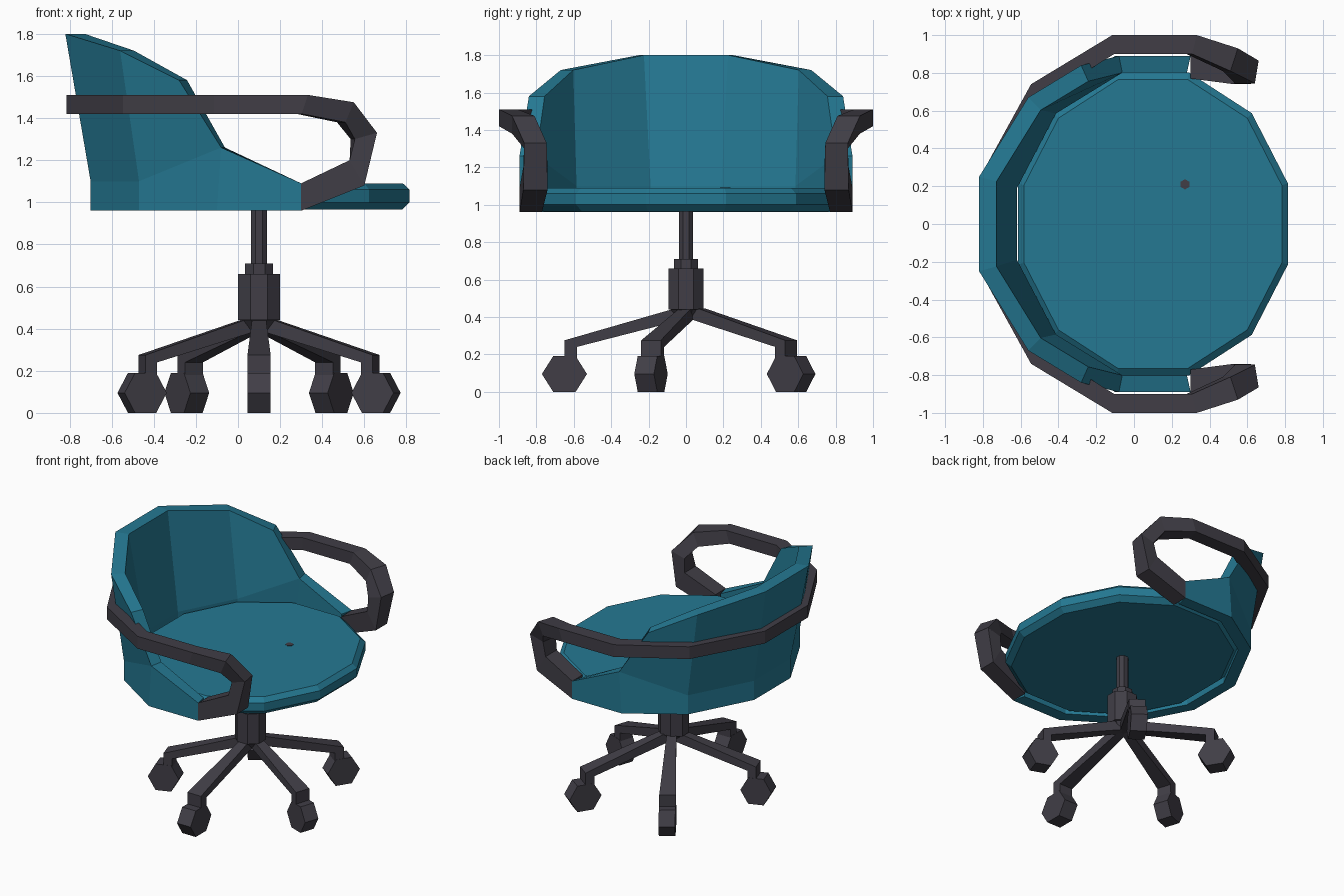
import bpy, bmesh, math
from mathutils import Vector

cube = bpy.data.objects.get("Cube")
if cube:
    bpy.data.objects.remove(cube)


def material(name, rgb):
    m = bpy.data.materials.new(name)
    m.use_nodes = True
    m.diffuse_color = (*rgb, 1)
    m.node_tree.nodes["Principled BSDF"].inputs["Base Color"].default_value = (*rgb, 1)
    return m


TEAL = material("teal upholstery", (0.018, 0.19, 0.29))
DARK = material("dark plastic", (0.052, 0.048, 0.062))


def build(name, verts, faces, mat):
    bm = bmesh.new()
    vs = [bm.verts.new(v) for v in verts]
    for f in faces:
        bm.faces.new([vs[i] for i in f])
    bmesh.ops.recalc_face_normals(bm, faces=bm.faces)
    me = bpy.data.meshes.new(name)
    bm.to_mesh(me)
    bm.free()
    me.materials.append(mat)
    ob = bpy.data.objects.new(name, me)
    bpy.context.collection.objects.link(ob)
    return ob


def loft(name, rings, mat):
    """Skin a list of equal-sized rings and cap both ends."""
    n = len(rings[0])
    verts = [p for r in rings for p in r]
    faces = [(k * n + i, k * n + (i + 1) % n, (k + 1) * n + (i + 1) % n, (k + 1) * n + i)
             for k in range(len(rings) - 1) for i in range(n)]
    faces += [range(n), range(len(verts) - n, len(verts))]
    return build(name, verts, faces, mat)


def ellipse(cx, cy, z, rx, ry, n):
    turn = math.pi / n
    return [(cx + rx * math.cos(turn + math.tau * i / n),
             cy + ry * math.sin(turn + math.tau * i / n), z) for i in range(n)]


# Seat cushion: twelve-sided pad with chamfered rims
CX = 0.1
loft("seat", [ellipse(CX, 0, z, 0.74 * s, 0.83 * s, 12)
              for z, s in ((0.965, 0.95), (1.0, 1), (1.06, 1), (1.09, 0.955))], TEAL)
loft("seat_button", [ellipse(0.27, 0.21, z, 0.027, 0.027, 6) for z in (1.08, 1.093)], DARK)

# Back shell: columns of low, middle and top points, from centre to front
columns = [
    [(-0.70, 0.21, 0.96), (-0.70, 0.21, 1.10), (-0.82, 0.25, 1.80)],
    [(-0.47, 0.65, 0.96), (-0.47, 0.65, 1.10), (-0.56, 0.67, 1.72)],
    [(-0.10, 0.89, 0.96), (-0.08, 0.89, 1.26), (-0.28, 0.84, 1.58)],
    [(0.30, 0.89, 0.96), (0.30, 0.89, 1.09)],
]


def mirrored(col):
    return [(x, -y, z) for x, y, z in col]


columns = [mirrored(c) for c in reversed(columns)] + columns
outer, index = [], {}
for c, col in enumerate(columns):
    for r, p in enumerate(col):
        index[c, r] = len(outer)
        outer.append(p)
panels = [(index[c, r], index[c + 1, r], index[c + 1, r + 1], index[c, r + 1])
          for c in range(len(columns) - 1) for r in range(2)
          if (c, r + 1) in index and (c + 1, r + 1) in index]
N = len(outer)
inner = [(CX + (x - CX) * 0.9, y * 0.9, z) for x, y, z in outer]
edges = [(f[i], f[(i + 1) % 4]) for f in panels for i in range(4)]
rim = [(a, b, b + N, a + N) for a, b in edges if (b, a) not in edges]
build("back_shell", outer + inner,
      panels + [tuple(i + N for i in reversed(f)) for f in panels] + rim, TEAL)

# Arm band: outer x z, inner x z, centre y, half-thickness dx dy
stations = [
    (-0.775, 1.51, -0.775, 1.42, 0.24, -0.04, 0.01),
    (-0.515, 1.51, -0.515, 1.42, 0.70, -0.03, 0.04),
    (-0.11, 1.51, -0.11, 1.42, 0.95, -0.005, 0.05),
    (0.32, 1.51, 0.29, 1.42, 0.95, 0.012, 0.05),
    (0.53, 1.475, 0.49, 1.38, 0.87, 0.02, 0.06),
    (0.65, 1.33, 0.545, 1.30, 0.805, 0.01, 0.06),
    (0.60, 1.08, 0.53, 1.20, 0.805, 0, 0.065),
    (0.30, 0.96, 0.30, 1.09, 0.83, 0, 0.06),
]


def band_ring(s, side):
    xo, zo, xi, zi, y, dx, dy = s
    return [(x + k * dx, side * (y + k * dy), z)
            for x, z, k in ((xo, zo, 1), (xo, zo, -1), (xi, zi, -1), (xi, zi, 1))]


loft("arm_band", [band_ring(s, -1) for s in reversed(stations)]
     + [band_ring(s, 1) for s in stations], DARK)

# Central column, collar and hub
for name, low, high, r in (("gas_column", 0.68, 0.97, 0.042),
                           ("collar", 0.62, 0.71, 0.072),
                           ("hub", 0.44, 0.66, 0.107)):
    loft(name, [ellipse(CX, 0, z, r, r * 0.95, 8) for z in (low, high)], DARK)
loft("hub_tip", [ellipse(CX, 0, z, r, r, 8) for z, r in ((0.39, 0.05), (0.44, 0.09))], DARK)

# Five legs with casters, drawn as radial profiles and given width
leg = [(0.03, 0.45), (0.12, 0.445), (1.0, 0.275), (1.0, 0.17),
       (0.9, 0.17), (0.9, 0.24), (0.03, 0.39)]
wheel = [(1.0 + 0.18 * math.cos(math.tau * i / 6),
          0.095 + 0.11 * math.sin(math.tau * i / 6)) for i in range(6)]


def radial(profile, angle, side, width):
    c, s = math.cos(angle), math.sin(angle)
    return [Vector((CX + 0.584 * r * c, 0.02 + 0.67 * r * s, z))
            + Vector((-s, c, 0)) * side * width(r) for r, z in profile]


for k in range(5):
    a = math.radians(72 * k - 90)
    loft(f"leg_{k + 1}", [radial(leg, a, s, lambda r: 0.03 + 0.025 * r) for s in (-1, 1)], DARK)
    loft(f"caster_{k + 1}", [radial(wheel, a, s, lambda r: 0.055) for s in (-1, 1)], DARK)
